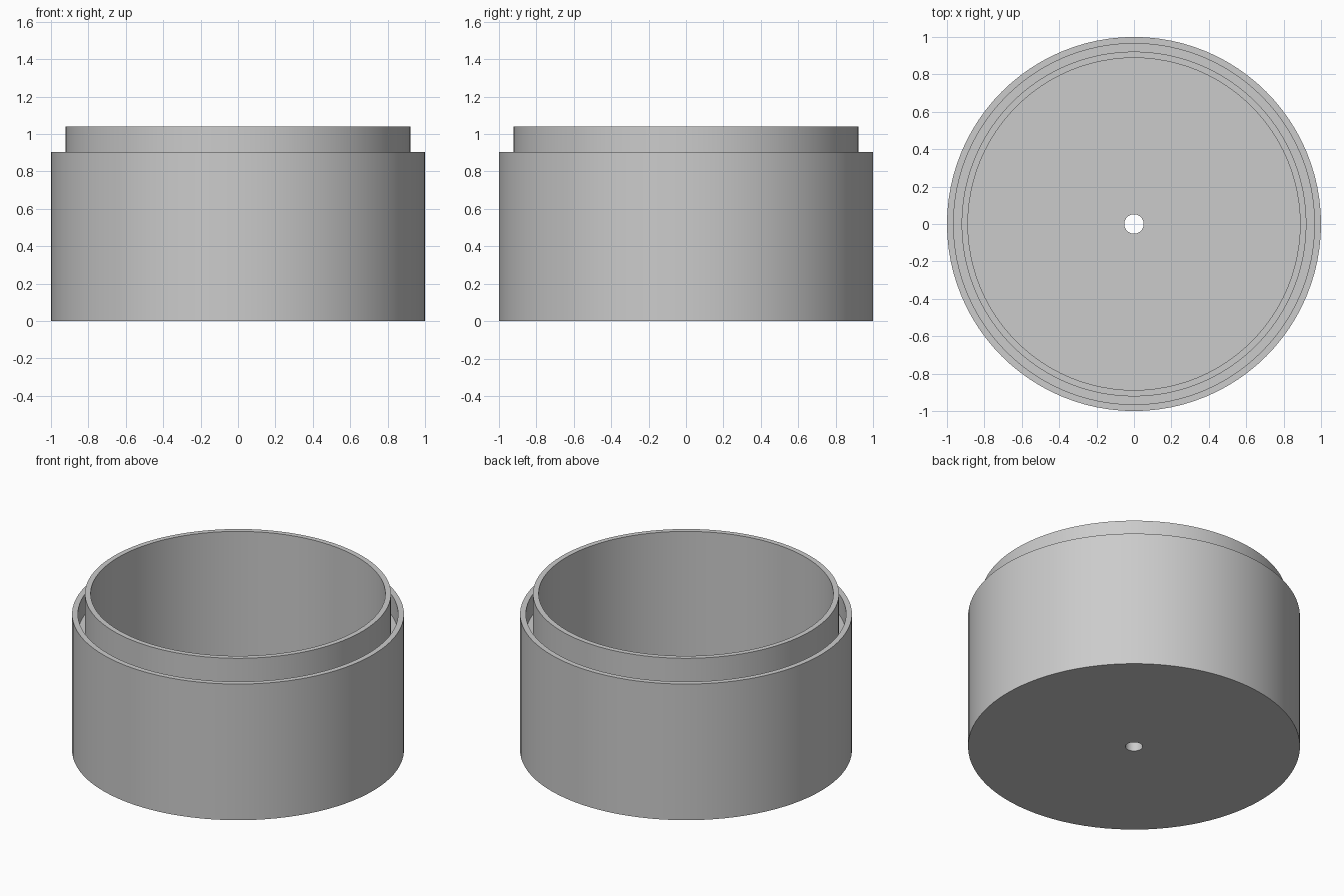
import bpy, bmesh, math

if "Cube" in bpy.data.objects:
    bpy.data.objects.remove(bpy.data.objects["Cube"])

SEGMENTS = 96

grey = bpy.data.materials.new("light_grey")
grey.diffuse_color = (0.6, 0.6, 0.6, 1)
grey.use_nodes = True
grey.node_tree.nodes["Principled BSDF"].inputs["Base Color"].default_value = grey.diffuse_color


def lathe(name, profile):
    """Revolve a closed (radius, z) outline around the z axis."""
    bm = bmesh.new()
    rings = []
    for i in range(SEGMENTS):
        a = 2 * math.pi * i / SEGMENTS
        rings.append([bm.verts.new((r * math.cos(a), r * math.sin(a), z))
                      for r, z in profile])
    n = len(profile)
    for i in range(SEGMENTS):
        p, q = rings[i], rings[(i + 1) % SEGMENTS]
        for j in range(n):
            k = (j + 1) % n
            bm.faces.new((p[j], q[j], q[k], p[k]))
    bmesh.ops.recalc_face_normals(bm, faces=bm.faces)
    mesh = bpy.data.meshes.new(name)
    bm.to_mesh(mesh)
    bm.free()
    mesh.materials.append(grey)
    obj = bpy.data.objects.new(name, mesh)
    bpy.context.collection.objects.link(obj)
    bpy.ops.object.select_all(action='DESELECT')
    obj.select_set(True)
    bpy.context.view_layer.objects.active = obj
    bpy.ops.object.shade_smooth_by_angle(angle=math.radians(30))
    return obj


# Round pot: drain hole, base, outer wall, rim groove, raised inner lip
lathe("round_pot", [
    (0.052, 0.0), (1.0, 0.0),        # underside
    (1.0, 0.905), (0.965, 0.905),    # outer wall and its rim
    (0.965, 0.77), (0.922, 0.77),    # groove
    (0.922, 1.04), (0.888, 1.04),    # raised lip
    (0.888, 0.11), (0.052, 0.11),    # inside wall and floor
])
